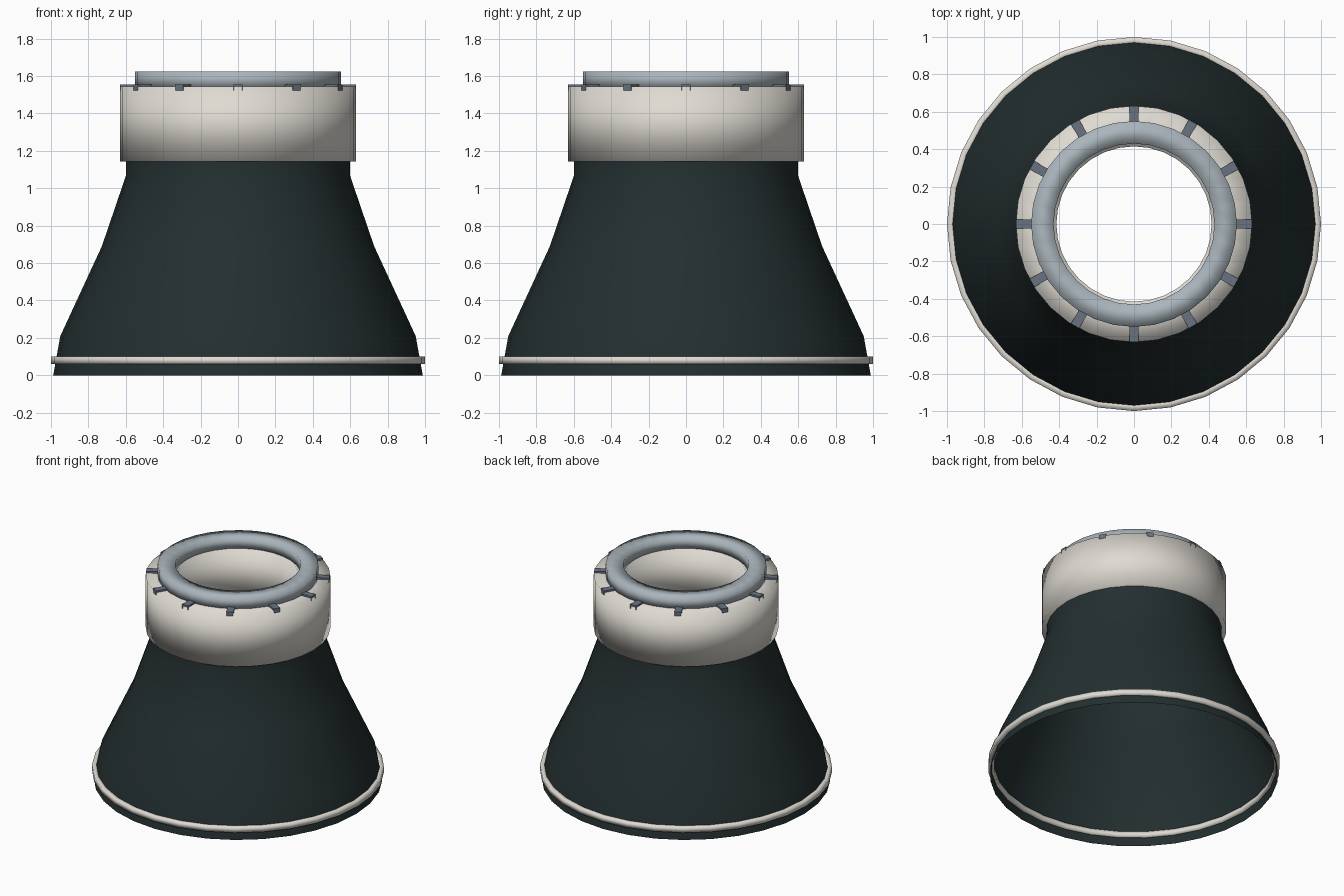
import bpy, bmesh, math
from mathutils import Matrix

cube = bpy.data.objects.get("Cube")
if cube:
    bpy.data.objects.remove(cube, do_unlink=True)

SIDES = 32


def material(name, color):
    m = bpy.data.materials.new(name)
    m.use_nodes = True
    m.diffuse_color = (*color, 1)
    bsdf = next(n for n in m.node_tree.nodes if n.type == 'BSDF_PRINCIPLED')
    bsdf.inputs["Base Color"].default_value = (*color, 1)
    return m


dark = material("dark green grey", (0.017, 0.028, 0.029))
cream = material("warm white", (0.74, 0.71, 0.65))
steel = material("light blue grey", (0.40, 0.46, 0.50))
slate = material("slate grey", (0.14, 0.17, 0.22))


def add_object(name, bm, mat, smooth):
    mesh = bpy.data.meshes.new(name)
    for f in bm.faces:
        f.smooth = smooth
    bm.to_mesh(mesh)
    bm.free()
    mesh.materials.append(mat)
    obj = bpy.data.objects.new(name, mesh)
    bpy.context.collection.objects.link(obj)
    return obj


def revolve(name, profile, mat, closed=False):
    """Turn a (radius, height) profile around the z axis."""
    bm = bmesh.new()
    rings = []
    for r, z in profile:
        angles = [2 * math.pi * i / SIDES for i in range(SIDES)]
        rings.append([bm.verts.new((r * math.cos(a), r * math.sin(a), z)) for a in angles])
    pairs = list(zip(rings, rings[1:]))
    if closed:
        pairs.append((rings[-1], rings[0]))
    for low, high in pairs:
        for i in range(SIDES):
            j = (i + 1) % SIDES
            bm.faces.new((low[i], low[j], high[j], high[i]))
    return add_object(name, bm, mat, True)


def tube(name, inner, outer, bottom, top, mat):
    """Square-section ring, smooth shaded."""
    section = [(outer, bottom), (outer, top), (inner, top), (inner, bottom)]
    return revolve(name, section, mat, closed=True)


# Flared open shell
revolve("bell", [(0.988, 0), (0.95, 0.21), (0.728, 0.69), (0.60, 1.065), (0.60, 1.17)], dark)

# Trim hoop, collar and top ring
tube("trim_hoop", 0.96, 1.0, 0.06, 0.10, cream)
tube("collar", 0.415, 0.632, 1.143, 1.543, cream)
tube("top_ring", 0.43, 0.55, 1.535, 1.625, steel)

# Twelve small clamps around the top ring
bm = bmesh.new()
for i in range(12):
    place = (Matrix.Rotation(i * math.pi / 6, 4, 'Z')
             @ Matrix.Translation((0.58, 0, 1.54))
             @ Matrix.Diagonal((0.10, 0.05, 0.032, 1)))
    bmesh.ops.create_cube(bm, size=1, matrix=place)
add_object("clamps", bm, slate, False)
